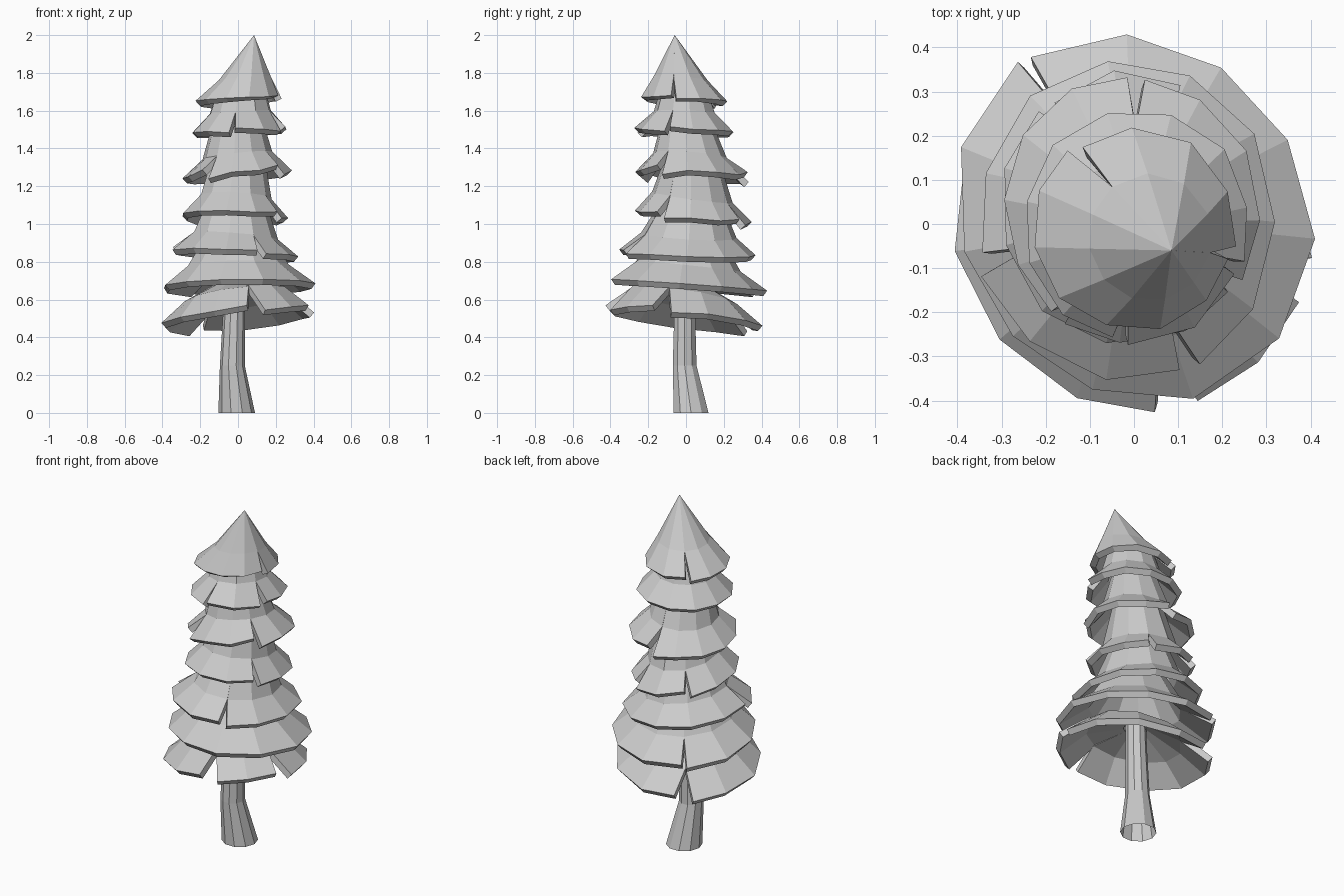
import bpy, bmesh, math, random
from math import cos, sin, radians

random.seed(4)
if "Cube" in bpy.data.objects:
    bpy.data.objects.remove(bpy.data.objects["Cube"])

GREY = (0.6, 0.6, 0.6, 1)
mat = bpy.data.materials.new("plain_grey")
mat.use_nodes = True
mat.diffuse_color = GREY
mat.node_tree.nodes["Principled BSDF"].inputs["Base Color"].default_value = GREY


def finish(name, bm):
    bmesh.ops.remove_doubles(bm, verts=bm.verts, dist=0.0005)
    mesh = bpy.data.meshes.new(name)
    bm.to_mesh(mesh)
    bm.free()
    mesh.materials.append(mat)
    obj = bpy.data.objects.new(name, mesh)
    bpy.context.collection.objects.link(obj)
    return obj


def bridge(bm, rows):
    """Quads between successive rows, wound to face outward."""
    for low, high in zip(rows, rows[1:]):
        for i in range(len(low) - 1):
            bm.faces.new((low[i], low[i + 1], high[i + 1], high[i]))


def tier(name, box, heights, top, slits, flare=(0.09, 0.1), gap=4, lift=0.008, bulge=0):
    """Notched skirt; box = rim extent, heights = rim z at +x, +y, -x, -y."""
    x0, x1, y0, y1 = box
    cx, cy, rx, ry = (x0 + x1) / 2, (y0 + y1) / 2, (x1 - x0) / 2, (y1 - y0) / 2
    east, north, west, south = heights
    tx, ty, tz, tr = top
    mx, my = cx * 0.6 + tx * 0.4, cy * 0.6 + ty * 0.4
    bm = bmesh.new()
    for k, start in enumerate(slits):
        end = slits[(k + 1) % len(slits)]
        span = (end - start) % 360 or 360
        n = max(2, round(span / 32))
        rows = [[], [], []]
        for i in range(n + 1):
            side = (i == 0) - (i == n)       # pull frond ends apart at the rim
            a = radians(start + span * i / n)
            rim = a + radians(side * gap)
            grow = random.uniform(-0.004, 0.012) + 0.005 * side - bulge * sin(2 * rim)
            z = sum(heights) / 4 + (east - west) / 2 * cos(rim) \
                + (north - south) / 2 * sin(rim)
            rows[0].append(bm.verts.new((cx + (rx + grow) * cos(rim),
                                         cy + (ry + grow) * sin(rim), z - lift * side)))
            rows[1].append(bm.verts.new((mx + (rx - flare[0]) * cos(a),
                                         my + (ry - flare[0]) * sin(a), z + flare[1])))
            rows[2].append(bm.verts.new((tx + tr * cos(a), ty + tr * sin(a), tz)))
        bridge(bm, rows)
    obj = finish(name, bm)
    mod = obj.modifiers.new("thickness", 'SOLIDIFY')
    mod.thickness = 0.036
    mod.offset = -1


# Foliage, top to bottom
tier("crown_tip", (-0.22, 0.23, -0.24, 0.22), (1.67, 1.65, 1.65, 1.67),
     (0.085, -0.06, 2.0, 0), (-14, 128), (0.085, 0.11))
tier("foliage_tier_2", (-0.25, 0.26, -0.26, 0.25), (1.50, 1.49, 1.48, 1.50),
     (0.02, -0.01, 1.75, 0.115), (-22, 262), lift=-0.012)
tier("foliage_tier_3", (-0.29, 0.28, -0.26, 0.33), (1.28, 1.25, 1.24, 1.28),
     (0.0, 0.0, 1.57, 0.125), (-36, 88, 235), (0.10, 0.1), lift=0.025)
tier("foliage_tier_4", (-0.30, 0.26, -0.27, 0.34), (1.04, 1.0, 1.06, 1.06),
     (0.0, 0.03, 1.36, 0.14), (-33, 60, 130), lift=0.015)
tier("foliage_tier_5", (-0.35, 0.32, -0.36, 0.37), (0.83, 0.83, 0.87, 0.86),
     (-0.01, 0.03, 1.14, 0.15), (-65, 195), (0.11, 0.09))
tier("foliage_tier_6", (-0.40, 0.40, -0.40, 0.42), (0.67, 0.66, 0.66, 0.72),
     (0.0, 0.01, 0.94, 0.17), (125,), (0.13, 0.1), gap=2, bulge=0.025)
tier("foliage_tier_7", (-0.41, 0.39, -0.42, 0.40), (0.54, 0.46, 0.47, 0.55),
     (-0.02, -0.01, 0.70, 0.07), (-75, -16, 122), (0.13, 0.115), gap=7, lift=0.015, bulge=0.015)

# Bent trunk, flared at the foot
bm = bmesh.new()
rows = []
for x, y, z, r in ((-0.007, 0.027, 0, 0.097), (-0.03, -0.007, 0.25, 0.066),
                   (-0.022, -0.007, 0.5, 0.059), (-0.02, -0.01, 0.70, 0.055)):
    rows.append([bm.verts.new((x + r * cos(math.tau * i / 10),
                               y + r * sin(math.tau * i / 10), z)) for i in range(11)])
bridge(bm, rows)
finish("trunk", bm)
